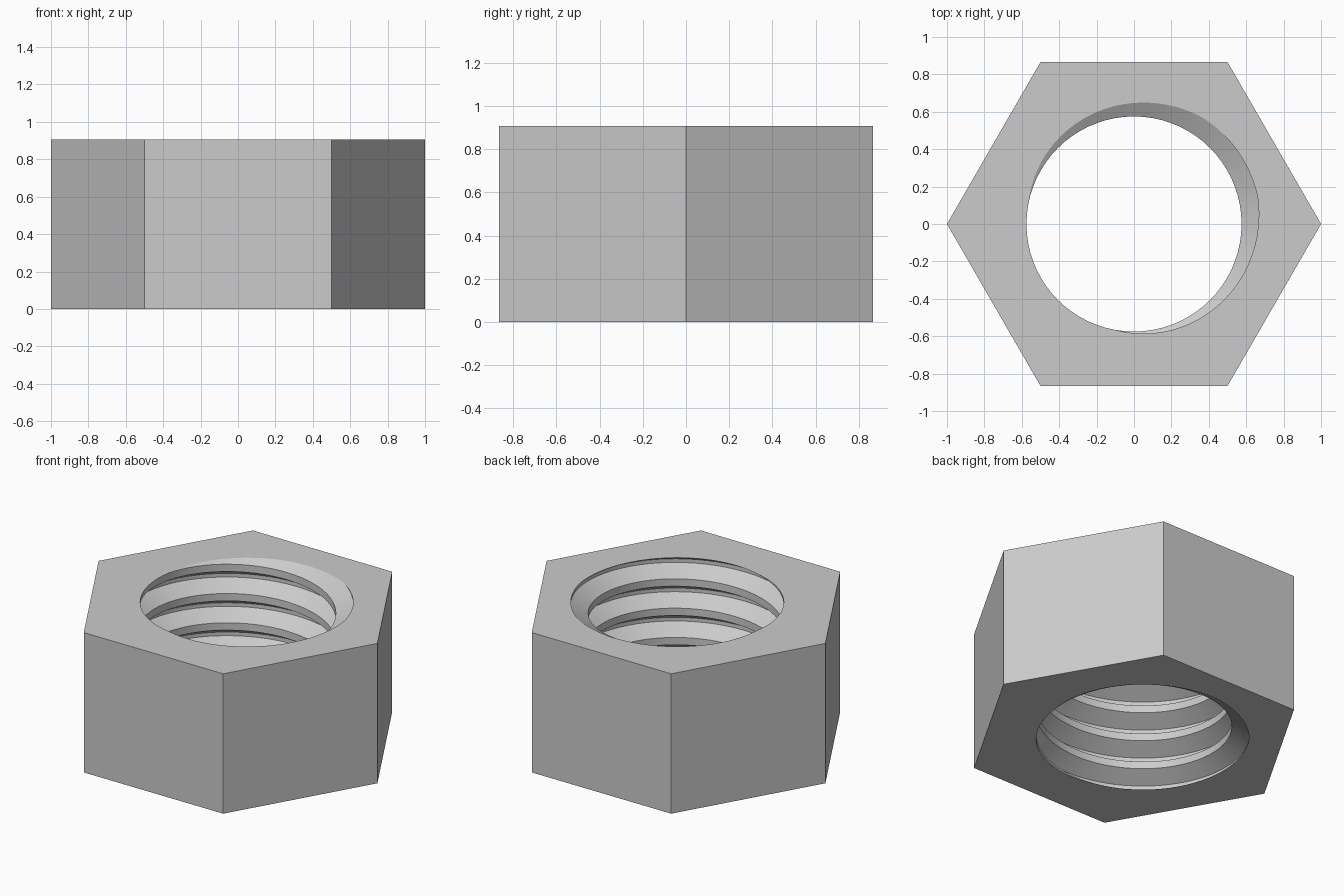
import bpy, bmesh, math

if "Cube" in bpy.data.objects:
    bpy.data.objects.remove(bpy.data.objects["Cube"])

HEIGHT = 0.907
PITCH = 0.19
CREST_R, ROOT_R = 0.575, 0.677
STEPS = 72                      # segments per turn
CREST_ANGLE = math.radians(215)  # where the thread crest meets the top face

bm = bmesh.new()

# Internal right-hand thread: one V-groove profile swept along a helix
profile = [(-1/8, CREST_R), (1/8, CREST_R), (7/16, ROOT_R), (9/16, ROOT_R), (7/8, CREST_R)]
turns = math.ceil(HEIGHT / PITCH) + 4
columns = []
for i in range(turns * STEPS + 1):
    turn = i / STEPS - turns + 2
    a = CREST_ANGLE + 2 * math.pi * turn
    z0 = HEIGHT + PITCH * turn
    columns.append([bm.verts.new((r * math.cos(a), r * math.sin(a), z0 + dz * PITCH))
                    for dz, r in profile])
for c0, c1 in zip(columns, columns[1:]):
    for k in range(len(profile) - 1):
        bm.faces.new((c0[k], c1[k], c1[k + 1], c0[k + 1]))
bmesh.ops.remove_doubles(bm, verts=bm.verts, dist=1e-5)

# Trim the thread flush with the bottom and top faces
for z, direction in ((0, -1), (HEIGHT, 1)):
    bmesh.ops.bisect_plane(bm, geom=bm.verts[:] + bm.edges[:] + bm.faces[:], dist=1e-6,
                           plane_co=(0, 0, z), plane_no=(0, 0, direction), clear_outer=True)
bmesh.ops.remove_doubles(bm, verts=bm.verts, dist=1e-5)

# Hexagonal outer wall
rings = [[bm.verts.new((math.cos(k * math.pi / 3), math.sin(k * math.pi / 3), z))
          for k in range(6)] for z in (0, HEIGHT)]
for k in range(6):
    n = (k + 1) % 6
    bm.faces.new((rings[0][k], rings[0][n], rings[1][n], rings[1][k]))

# Flat end faces between the hexagon and the threaded hole
for z, normal in ((0, (0, 0, -1)), (HEIGHT, (0, 0, 1))):
    rim = [e for e in bm.edges if e.is_boundary and all(abs(v.co.z - z) < 1e-4 for v in e.verts)]
    bmesh.ops.triangle_fill(bm, edges=rim, use_beauty=True, normal=normal)
bmesh.ops.recalc_face_normals(bm, faces=bm.faces)

mesh = bpy.data.meshes.new("hex_nut")
bm.to_mesh(mesh)
bm.free()
nut = bpy.data.objects.new("hex_nut", mesh)
bpy.context.collection.objects.link(nut)

# Plain grey metal
grey = bpy.data.materials.new("grey_metal")
grey.diffuse_color = (0.6, 0.6, 0.6, 1)
grey.use_nodes = True
grey.node_tree.nodes["Principled BSDF"].inputs["Base Color"].default_value = grey.diffuse_color
mesh.materials.append(grey)

bpy.context.view_layer.objects.active = nut
nut.select_set(True)
bpy.ops.object.shade_smooth_by_angle(angle=math.radians(30))
